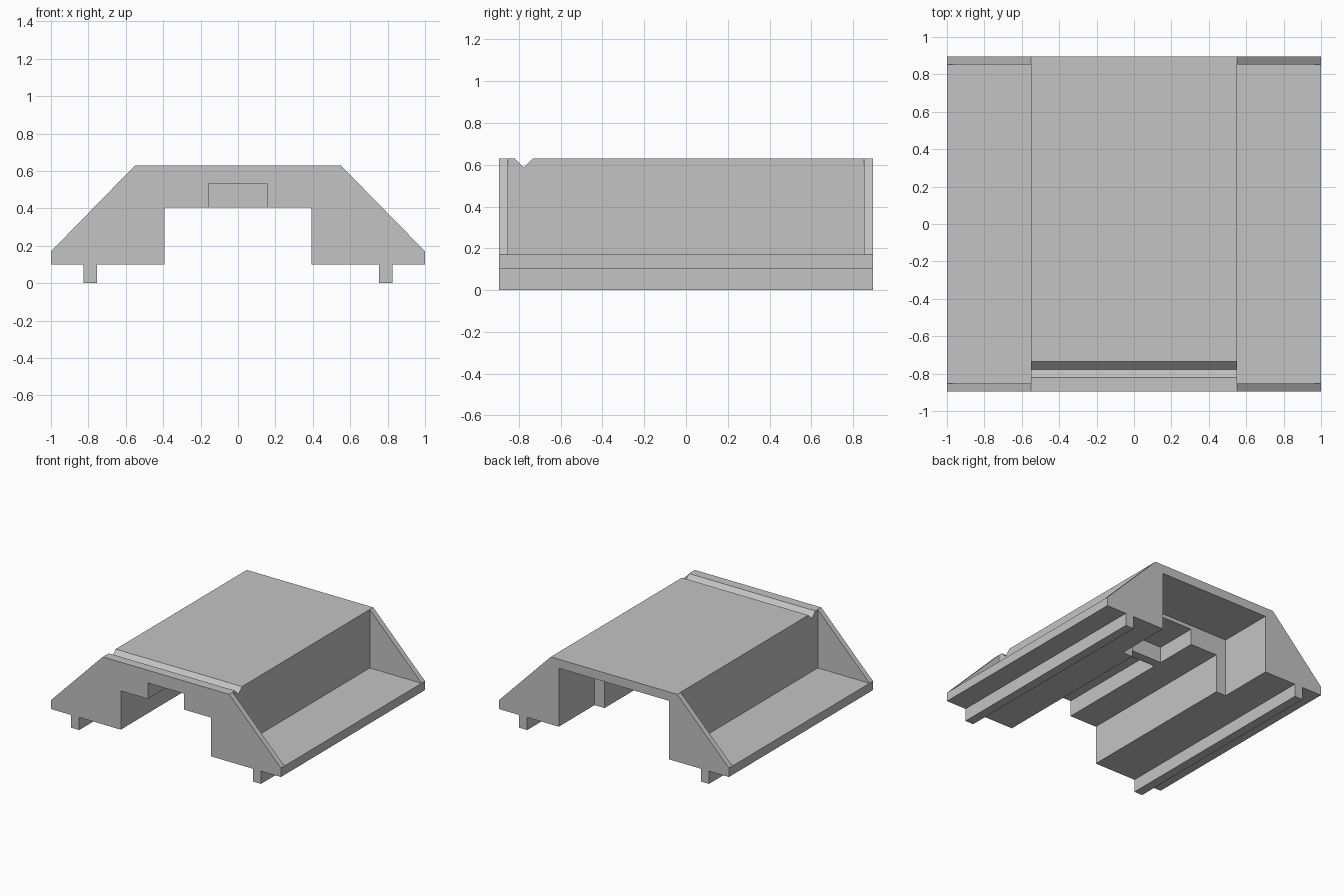
import bpy, bmesh

cube = bpy.data.objects.get("Cube")
if cube:
    bpy.data.objects.remove(cube, do_unlink=True)

# One flat grey
grey = bpy.data.materials.new("plain_grey")
grey.use_nodes = True
colour = (0.55, 0.55, 0.55, 1)
grey.diffuse_color = colour
grey.node_tree.nodes["Principled BSDF"].inputs["Base Color"].default_value = colour

HALF = 0.895      # half length along y
FLANGE_TOP = 0.17
BASE = 0.10
ROOF = 0.63


def prism(name, profile, low, high, axis="y"):
    """Extrude a 2D profile (x, z) along y, or (y, z) along x."""
    bm = bmesh.new()

    def place(a, b, d):
        return (a, d, b) if axis == "y" else (d, a, b)

    face = bm.faces.new([bm.verts.new(place(a, b, low)) for a, b in profile])
    made = bmesh.ops.extrude_face_region(bm, geom=[face])["geom"]
    offset = place(0, 0, high - low)
    bmesh.ops.translate(bm, vec=offset, verts=[v for v in made if isinstance(v, bmesh.types.BMVert)])
    bmesh.ops.recalc_face_normals(bm, faces=bm.faces)
    mesh = bpy.data.meshes.new(name)
    bm.to_mesh(mesh)
    bm.free()
    mesh.materials.append(grey)
    obj = bpy.data.objects.new(name, mesh)
    bpy.context.collection.objects.link(obj)
    return obj


def box(name, x0, x1, y0, y1, z0, z1):
    return prism(name, [(x0, z0), (x1, z0), (x1, z1), (x0, z1)], y0, y1)


# Solid sloped body, with end gussets left after cutting
body = prism("bridge_body", [(-1, BASE), (1, BASE), (1, FLANGE_TOP), (0.55, ROOF),
                             (-0.55, ROOF), (-1, FLANGE_TOP)], -HALF, HALF)

# Side troughs, tunnel, rear cavity, ceiling channels and roof groove
cutters = [
    box("left_trough_cutter", 0.55, 1.2, -0.852, 0.852, FLANGE_TOP, 0.8),
    box("right_trough_cutter", -1.2, -0.55, -0.852, 0.852, FLANGE_TOP, 0.8),
    box("tunnel_cutter", -0.393, 0.393, -1, 1, 0, 0.405),
    box("rear_cavity_cutter", -0.48, 0.48, 0.45, 1, 0, 0.56),
    box("front_channel_cutter", -0.157, 0.157, -1, 0.04, 0.3, 0.53),
    box("rear_channel_cutter", -0.157, 0.157, 0.11, 0.6, 0.3, 0.53),
    prism("groove_cutter", [(-0.778, 0.587), (-0.678, 0.687), (-0.878, 0.687)],
          -0.7, 0.7, axis="x"),
]
for cutter in cutters:
    cutter.hide_render = True
    mod = body.modifiers.new(cutter.name, "BOOLEAN")
    mod.operation = "DIFFERENCE"
    mod.solver = "EXACT"
    mod.object = cutter

# Bake the cuts and drop the cutters
bpy.context.view_layer.update()
graph = bpy.context.evaluated_depsgraph_get()
body_mesh = bpy.data.meshes.new_from_object(body.evaluated_get(graph))
body.modifiers.clear()
body.data = body_mesh
body_mesh.name = "bridge_body"
for cutter in cutters:
    bpy.data.objects.remove(cutter, do_unlink=True)

# Rails under the flanges
for side, name in ((1, "left_rail"), (-1, "right_rail")):
    x0, x1 = sorted((side * 0.755, side * 0.827))
    box(name, x0, x1, -HALF, HALF, 0, BASE)
